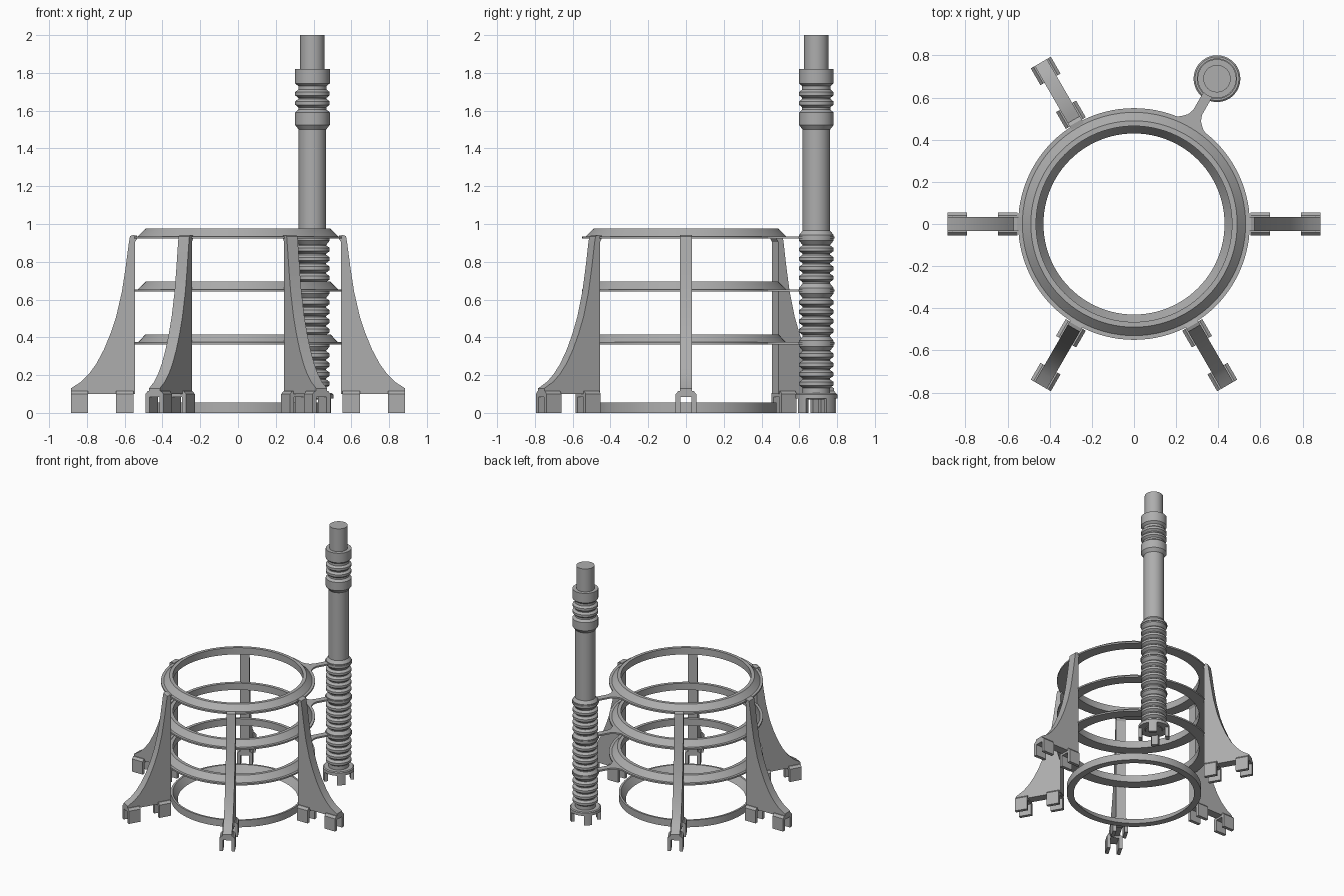
import bpy, bmesh
from math import cos, sin, pi, radians
from mathutils import Matrix, Vector

cube = bpy.data.objects.get("Cube")
if cube:
    bpy.data.objects.remove(cube, do_unlink=True)

grey = bpy.data.materials.new("plain grey")
grey.use_nodes = True
colour = (0.42, 0.42, 0.42, 1)
grey.diffuse_color = colour
grey.node_tree.nodes["Principled BSDF"].inputs["Base Color"].default_value = colour

POST = Vector((0.394, 0.69, 0))
RING_Z = (0.37, 0.65, 0.93)


def finish(name, bm, matrix=Matrix.Identity(4), smooth=True):
    bmesh.ops.recalc_face_normals(bm, faces=bm.faces[:])
    mesh = bpy.data.meshes.new(name)
    bm.to_mesh(mesh)
    bm.free()
    mesh.materials.append(grey)
    mesh.transform(matrix)
    obj = bpy.data.objects.new(name, mesh)
    bpy.context.collection.objects.link(obj)
    if smooth:
        bpy.ops.object.select_all(action="DESELECT")
        obj.select_set(True)
        bpy.context.view_layer.objects.active = obj
        bpy.ops.object.shade_smooth_by_angle(angle=radians(25))
    return obj


def lathe(name, profile, closed, segments=64, matrix=Matrix.Identity(4)):
    """Spin (radius, z) points around z; closed joins the last to the first."""
    bm = bmesh.new()
    rows = []
    for i in range(segments):
        a = 2 * pi * i / segments
        rows.append([bm.verts.new((r * cos(a), r * sin(a), z)) for r, z in profile])
    count = len(profile)
    for i in range(segments):
        p, q = rows[i], rows[(i + 1) % segments]
        for j in range(count if closed else count - 1):
            k = (j + 1) % count
            bm.faces.new((p[j], q[j], q[k], p[k]))
    if not closed:
        bm.faces.new([row[0] for row in rows])
        bm.faces.new([row[-1] for row in rows])
    return finish(name, bm, matrix)


def extrude(name, points, depth, matrix):
    """Extrude a flat outline along z by depth."""
    bm = bmesh.new()
    face = bm.faces.new([bm.verts.new((x, y, 0)) for x, y in points])
    out = bmesh.ops.extrude_face_region(bm, geom=[face])
    moved = [v for v in out["geom"] if isinstance(v, bmesh.types.BMVert)]
    bmesh.ops.translate(bm, verts=moved, vec=(0, 0, depth))
    return finish(name, bm, matrix)


# Base ring with sloped inner wall
lathe("base_ring", [(0.43, 0), (0.48, 0), (0.48, 0.055), (0.465, 0.055)], True, 96)

# Three flanged hoops, each with an arm and a collar plate around the post
hoop = [(0.465, -0.008), (0.55, -0.008), (0.55, 0.004), (0.53, 0.004),
        (0.49, 0.045), (0.465, 0.045)]
arm_half = [(0.53, 0.10), (0.555, 0.06), (0.58, 0.035), (0.61, 0.024), (0.72, 0.024)]
arm = arm_half + [(x, -y) for x, y in reversed(arm_half)]
toward_post = Matrix.Rotation(radians(60.3), 4, "Z")
for n, z in enumerate(RING_Z):
    lathe(f"hoop_{n + 1}", [(r, z + h) for r, h in hoop], True, 96)
    extrude(f"post_arm_{n + 1}", arm, 0.012,
            Matrix.Translation((0, 0, z - 0.008)) @ toward_post)
    lathe(f"post_collar_plate_{n + 1}", [(0.096, z - 0.008), (0.096, z + 0.004)],
          False, 48, Matrix.Translation(POST))


# Post profile: ribbed lower length, plain tube, ribbed neck and stub
def rib(z, core=0.073, outer=0.091, half=0.022):
    return [(core, z - half), (outer, z - half * 0.4),
            (outer, z + half * 0.4), (core, z + half)]


post = [(0.06, 0.07), (0.073, 0.085)]
for base in (0.09, *RING_Z):
    if base > 0.1:
        post += rib(base - 0.003, half=0.038)
    if base < 0.9:
        for k in range(4):
            post += rib(base + 0.065 + 0.05 * k)
post += [(0.073, 1.5), (0.092, 1.525), (0.092, 1.59), (0.075, 1.605)]
post += rib(1.64, 0.075) + rib(1.69, 0.075)
post += [(0.075, 1.73), (0.092, 1.745), (0.092, 1.82), (0.065, 1.82), (0.065, 2)]
lathe("post", post, False, 48, Matrix.Translation(POST))

# Post foot: solid cap and four curved prongs
lathe("post_foot_cap", [(0.111, 0.075), (0.111, 0.098), (0.104, 0.104)], False, 48,
      Matrix.Translation(POST))
for n in range(4):
    middle = pi / 4 + n * pi / 2
    spread = [middle + radians(16) * (t / 4 - 1) for t in range(9)]
    outline = [(0.111 * cos(a), 0.111 * sin(a)) for a in spread]
    outline += [(0.085 * cos(a), 0.085 * sin(a)) for a in reversed(spread)]
    extrude(f"post_prong_{n + 1}", outline, 0.08, Matrix.Translation(POST))

# Flared legs, each carrying two forked feet
leg_outline = [(0.545, 0.1), (0.885, 0.1), (0.885, 0.13), (0.83, 0.165), (0.79, 0.205),
               (0.75, 0.26), (0.71, 0.335), (0.675, 0.42), (0.645, 0.51), (0.615, 0.64),
               (0.595, 0.77), (0.578, 0.9), (0.572, 0.935), (0.555, 0.942),
               (0.535, 0.938), (0.535, 0.92), (0.545, 0.905)]
fork = [(-0.055, 0), (-0.03, 0), (-0.03, 0.085), (0.03, 0.085), (0.03, 0), (0.055, 0),
        (0.055, 0.1), (0.04, 0.116), (-0.04, 0.116), (-0.055, 0.1)]
upright = Matrix.Rotation(pi / 2, 4, "X")
sideways = Matrix(((0, 0, 1, 0), (1, 0, 0, 0), (0, 1, 0, 0), (0, 0, 0, 1)))
names = ("left", "back_right", "right", "front_right", "front_left")
for name, angle in zip(names, (0, 120, 180, 240, 300)):
    turn = Matrix.Rotation(radians(angle), 4, "Z")
    extrude(f"{name}_leg", leg_outline, 0.066,
            turn @ Matrix.Translation((0, 0.033, 0)) @ upright)
    for part, r in (("inner", 0.553), ("outer", 0.793)):
        extrude(f"{name}_{part}_foot", fork, 0.092,
                turn @ Matrix.Translation((r, 0, 0)) @ sideways)
